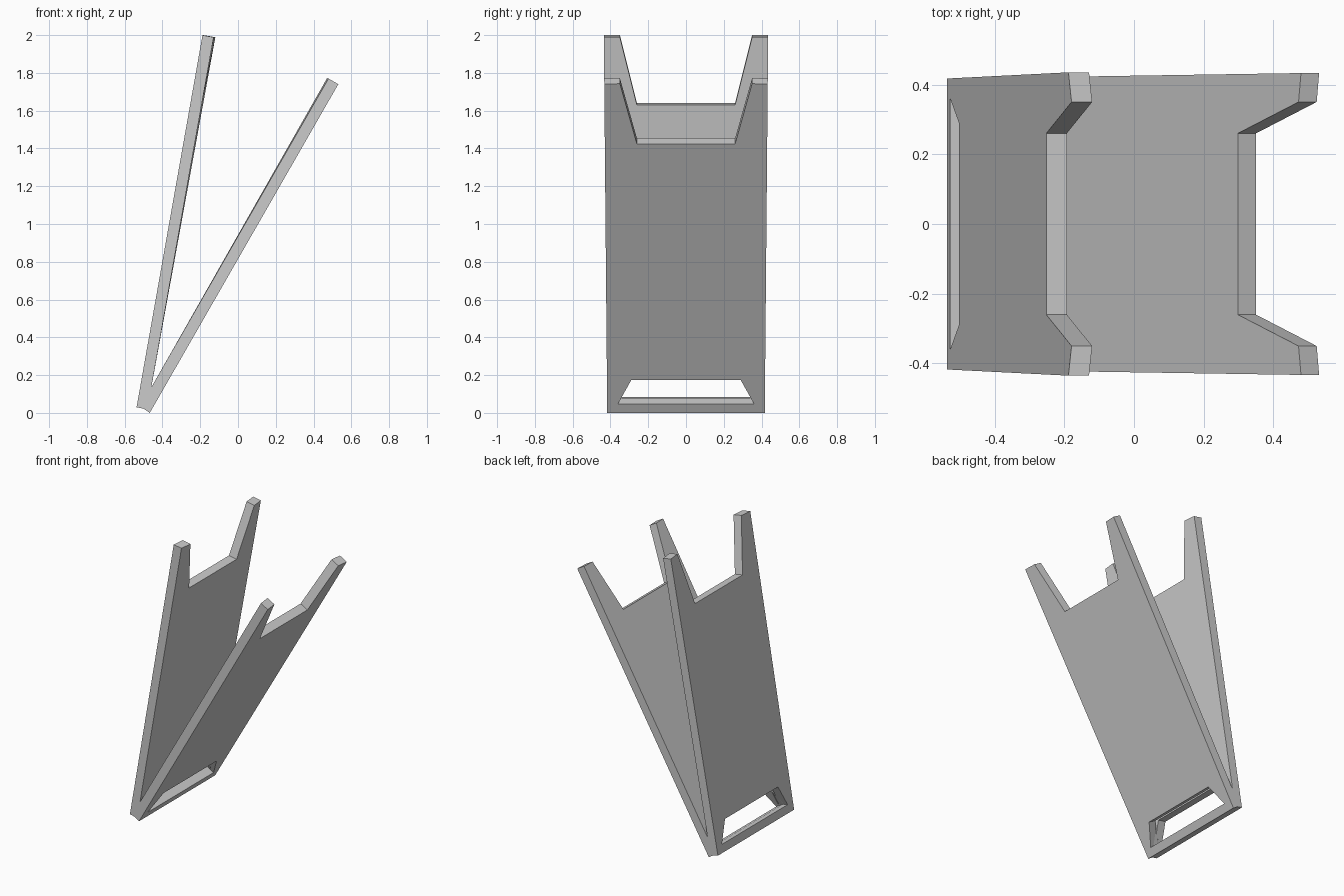
import bpy, bmesh, math

if "Cube" in bpy.data.objects:
    bpy.data.objects.remove(bpy.data.objects["Cube"])


def prism(name, front, back):
    """Solid between two matching outlines."""
    bm = bmesh.new()
    a = [bm.verts.new(p) for p in front]
    b = [bm.verts.new(p) for p in back]
    n = len(a)
    bm.faces.new(a)
    bm.faces.new(b[::-1])
    for i in range(n):
        bm.faces.new((a[i], b[i], b[(i + 1) % n], a[(i + 1) % n]))
    bmesh.ops.recalc_face_normals(bm, faces=bm.faces)
    me = bpy.data.meshes.new(name)
    bm.to_mesh(me)
    bm.free()
    ob = bpy.data.objects.new(name, me)
    bpy.context.collection.objects.link(ob)
    return ob


# Each plate: foot point (x, z), lean from vertical, length, inward side
T = 0.06
PLATES = [((-0.537, 0.03), math.atan2(0.349, 1.97), 2.0, 1),
          ((-0.467, 0.0), math.atan2(0.998, 1.74), 2.006, -1)]


def at(plate, s, d):
    """Point s along the plate's outer face and d inward through it."""
    (x, z), lean, _, side = plate
    return (x + s * math.sin(lean) + side * d * math.cos(lean),
            z + s * math.cos(lean) - side * d * math.sin(lean))


# V-shaped body, slightly wider towards the top
left, right = PLATES
profile = [left[0], at(left, left[2], 0), at(left, left[2], T), (-0.459, 0.135),
           at(right, right[2], T), at(right, right[2], 0), right[0], (-0.50, 0.022)]
body = prism("v_plates",
             [(x, -0.417 - 0.009 * z, z) for x, z in profile],
             [(x, 0.417 + 0.009 * z, z) for x, z in profile])


def cut(plate, name, s0, w0, s1, w1, depth):
    """Trapezoid cut square through a plate."""
    shape = [(s0, -w0), (s0, w0), (s1, w1), (s1, -w1)]

    def layer(d):
        return [(at(plate, s, d)[0], y, at(plate, s, d)[1]) for s, y in shape]

    tool = prism(name, layer(-0.03), layer(depth))
    tool.hide_render = True
    mod = body.modifiers.new(name, 'BOOLEAN')
    mod.operation = 'DIFFERENCE'
    mod.solver = 'EXACT'
    mod.object = tool
    bpy.context.view_layer.objects.active = body
    bpy.ops.object.modifier_apply(modifier=name)
    bpy.data.objects.remove(tool)


# Top notches and bottom slots
for plate in PLATES:
    tip = plate[2]
    cut(plate, "notch_cutter", tip - 0.364, 0.26, tip + 0.091, 0.3725, 0.09)
    cut(plate, "slot_cutter", 0.055, 0.36, 0.2, 0.29, 0.07)

# Prong tips twist slightly inward beside the notch
for v in body.data.vertices:
    if v.co.z > 1.7 and abs(abs(v.co.y) - 0.35) < 0.02:
        if v.co.x < 0:
            v.co.x += 0.009
        else:
            v.co.x -= 0.007
            v.co.z += 0.003
